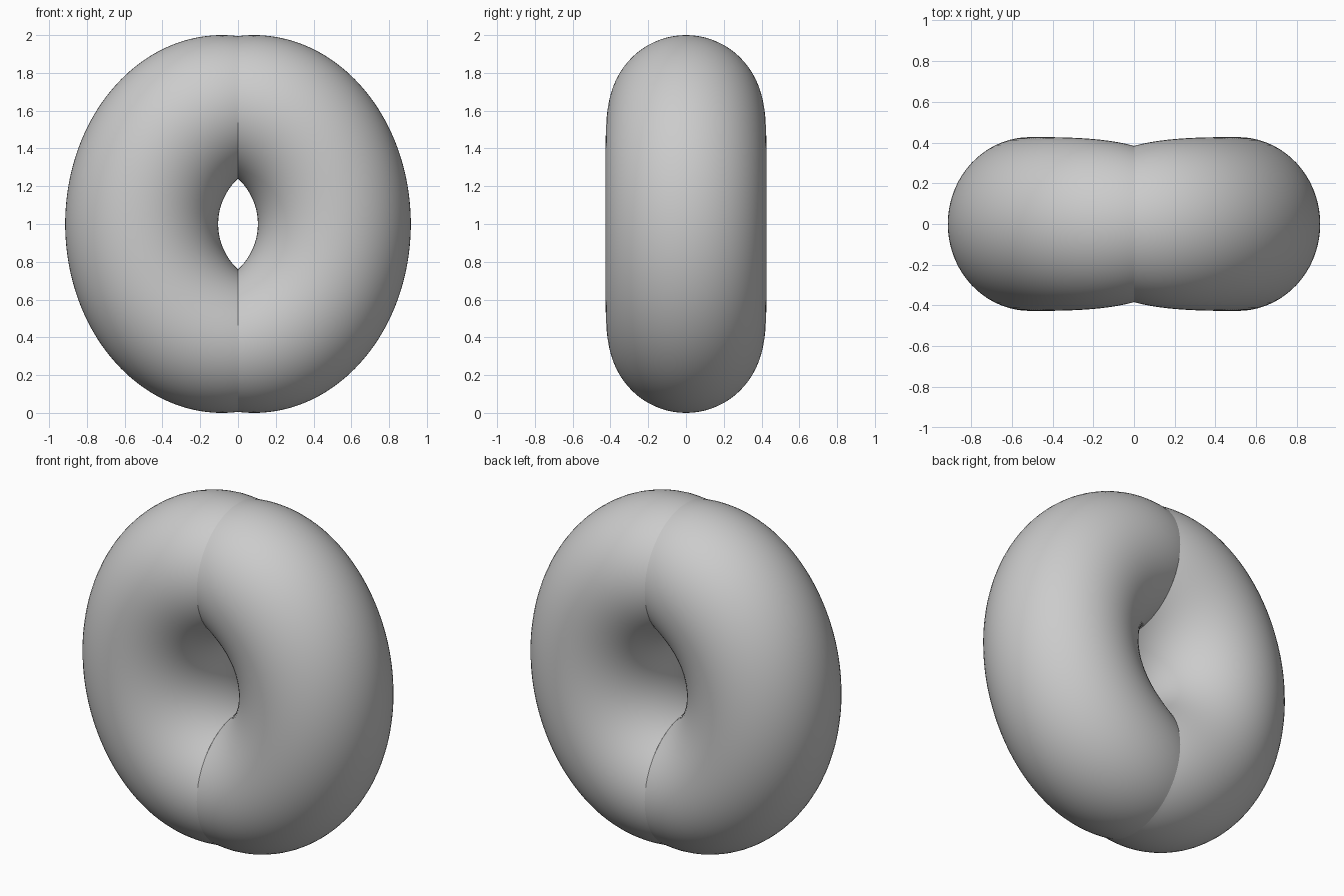
import bpy, bmesh
from math import sin, cos, radians, pi

if "Cube" in bpy.data.objects:
    bpy.data.objects.remove(bpy.data.objects["Cube"])

RINGS, SIDES = 96, 72


def section(t):
    """Inner point, outer point (x, z) and half depth of the tube at t in -1..1."""
    a, b = radians(47.2) * t, radians(95.9) * t
    inner = (-0.222 + 0.327 * cos(a), 1 + 0.327 * sin(a))
    outer = (0.085 + 0.83 * cos(b), 1 + sin(b))
    return inner, outer, 0.427 - 0.043 * abs(t) ** 5


# Right half: a bent tube that tapers slightly towards the seam
bm = bmesh.new()
rings = []
for i in range(RINGS + 1):
    (ix, iz), (ox, oz), depth = section(2 * i / RINGS - 1)
    ring = []
    for j in range(SIDES):
        a = 2 * pi * j / SIDES
        k = (1 + cos(a)) / 2
        ring.append(bm.verts.new((ix + (ox - ix) * k, depth * sin(a), iz + (oz - iz) * k)))
    rings.append(ring)
for r0, r1 in zip(rings, rings[1:]):
    for j in range(SIDES):
        n = (j + 1) % SIDES
        bm.faces.new((r0[j], r0[n], r1[n], r1[j]))
bmesh.ops.recalc_face_normals(bm, faces=bm.faces)
# Make sure the open tube faces outwards
bm.faces.ensure_lookup_table()
outermost = max(bm.faces, key=lambda f: f.calc_center_median().x)
if outermost.normal.x < 0:
    bmesh.ops.reverse_faces(bm, faces=bm.faces)
for f in bm.faces:
    f.smooth = True

mesh = bpy.data.meshes.new("ring_halves")
bm.to_mesh(mesh)
bm.free()
ring_obj = bpy.data.objects.new("ring_halves", mesh)
bpy.context.collection.objects.link(ring_obj)

# Left half: mirrored, left unmerged so the seam stays a hard crease
mirror = ring_obj.modifiers.new("Mirror", 'MIRROR')
mirror.use_axis = (True, False, False)
mirror.use_mirror_merge = False
